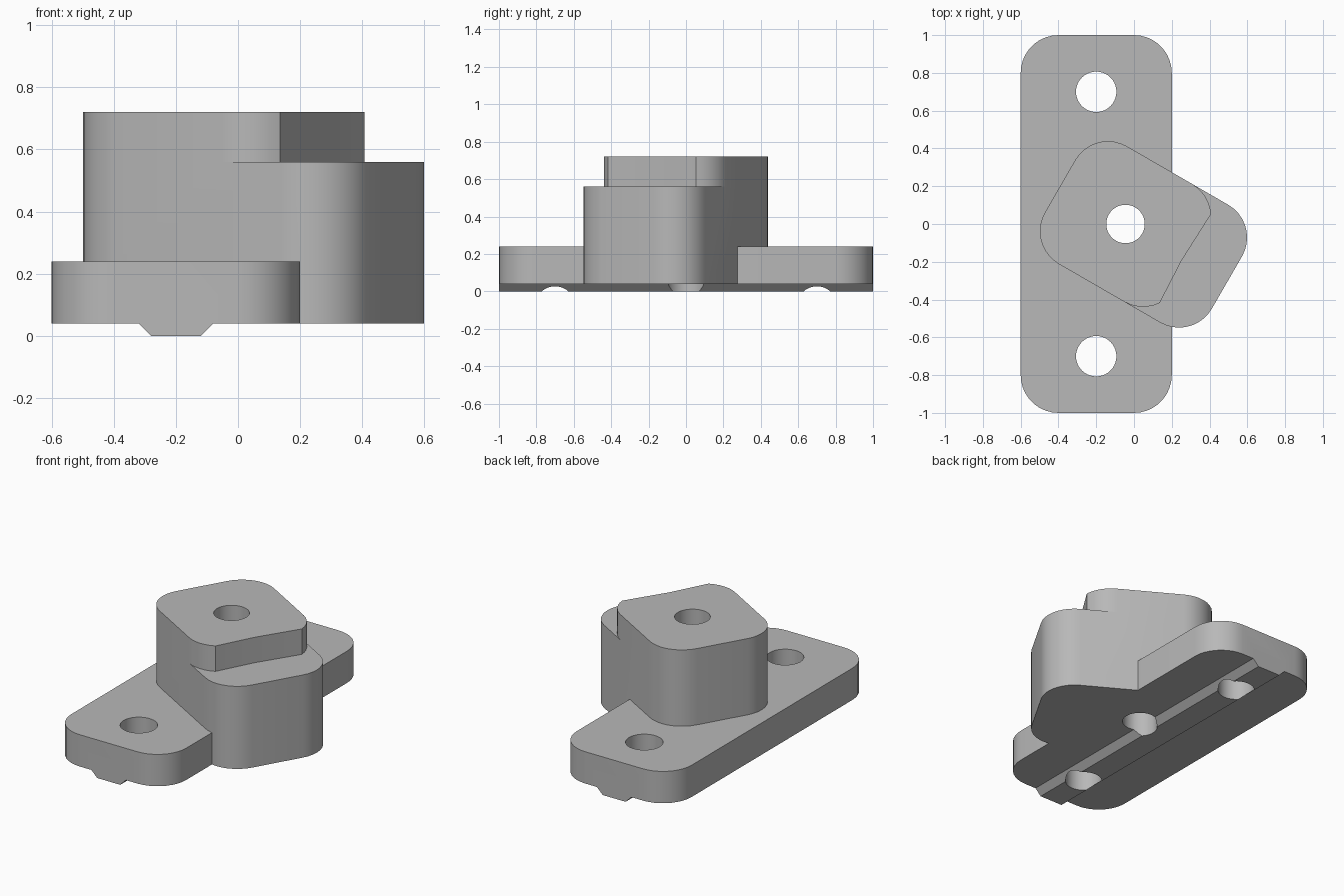
import bpy
import bmesh
from math import cos, sin, radians
from mathutils import Matrix, Vector

cube = bpy.data.objects.get("Cube")
if cube:
    bpy.data.objects.remove(cube, do_unlink=True)

grey = bpy.data.materials.new("plain grey")
grey.use_nodes = True
grey.diffuse_color = (0.48, 0.48, 0.48, 1)
grey.node_tree.nodes["Principled BSDF"].inputs["Base Color"].default_value = grey.diffuse_color


def arc(cx, cy, r, start, end, steps=9):
    angles = [radians(start + (end - start) * i / steps) for i in range(steps + 1)]
    return [(cx + r * cos(a), cy + r * sin(a)) for a in angles]


def rounded_box(x0, x1, y0, y1, r):
    return (arc(x1 - r, y1 - r, r, 0, 90) + arc(x0 + r, y1 - r, r, 90, 180)
            + arc(x0 + r, y0 + r, r, 180, 270) + arc(x1 - r, y0 + r, r, 270, 360))


def prism(name, outline, low, high, matrix=Matrix()):
    """Extrude a closed 2D outline from low to high, then place it."""
    bm = bmesh.new()
    face = bm.faces.new([bm.verts.new((x, y, low)) for x, y in outline])
    top = bmesh.ops.extrude_face_region(bm, geom=[face])["geom"]
    moved = [v for v in top if isinstance(v, bmesh.types.BMVert)]
    bmesh.ops.translate(bm, verts=moved, vec=Vector((0, 0, high - low)))
    bmesh.ops.transform(bm, matrix=matrix, verts=bm.verts)
    bmesh.ops.recalc_face_normals(bm, faces=bm.faces)
    mesh = bpy.data.meshes.new(name)
    bm.to_mesh(mesh)
    bm.free()
    mesh.materials.append(grey)
    obj = bpy.data.objects.new(name, mesh)
    bpy.context.collection.objects.link(obj)
    return obj


def combine(target, tool, operation):
    """Apply a boolean and discard the tool body."""
    mod = target.modifiers.new(operation.lower(), "BOOLEAN")
    mod.operation, mod.object, mod.solver = operation, tool, "EXACT"
    graph = bpy.context.evaluated_depsgraph_get()
    mesh = bpy.data.meshes.new_from_object(target.evaluated_get(graph))
    target.modifiers.clear()
    target.data = mesh
    bpy.data.objects.remove(tool, do_unlink=True)


PIVOT = -0.045
turned = Matrix.Translation((PIVOT, 0, 0)) @ Matrix.Rotation(radians(-30), 4, "Z")

# Long mounting plate
bracket = prism("stepped_bracket", rounded_box(-0.6, 0.2, -1, 1, 0.2), 0.04, 0.24)

# Turned block with a lower step on its outer end
block = prism("turned_block", rounded_box(-0.4, 0.62, -0.36, 0.36, 0.2), 0.04, 0.72, turned)
notch = (arc(0.2, 0.16, 0.2, 90, 34, 6) + [(0.354, -0.02)]
         + arc(0.2, -0.16, 0.2, -34, -90, 6)
         + [(0.2, -0.5), (0.8, -0.5), (0.8, 0.5), (0.2, 0.5)])
combine(block, prism("step_cutter", notch, 0.56, 0.9, turned), "DIFFERENCE")
combine(bracket, block, "UNION")

# Tapered guide rib along the underside
rib_section = [(-0.32, 0.04), (-0.28, 0), (-0.12, 0), (-0.08, 0.04), (-0.08, 0.1), (-0.32, 0.1)]
upright = Matrix.Rotation(radians(90), 4, "X")
combine(bracket, prism("guide_rib", rib_section, -1, 1, upright), "UNION")

# Two mounting holes and the centre hole
for x, y, r in [(-0.2, -0.7, 0.107), (-0.2, 0.7, 0.107), (PIVOT, 0, 0.102)]:
    circle = arc(x, y, r, 0, 360, 40)[:-1]
    combine(bracket, prism("hole_cutter", circle, -0.2, 1), "DIFFERENCE")

bpy.ops.object.select_all(action="DESELECT")
bracket.select_set(True)
bpy.context.view_layer.objects.active = bracket
bpy.ops.object.shade_smooth_by_angle(angle=radians(30))
